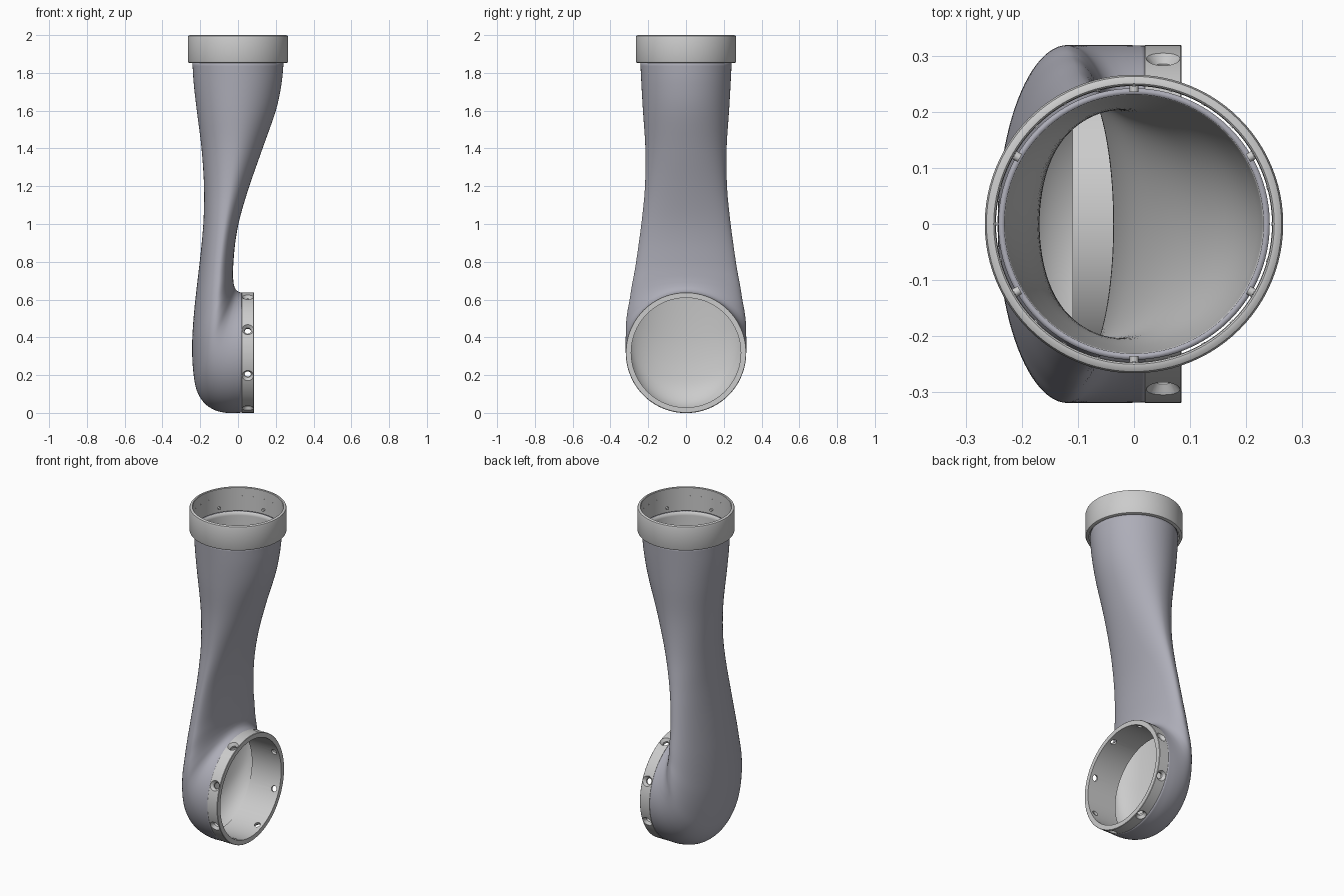
import bpy, bmesh, math
from mathutils import Vector, Matrix

if "Cube" in bpy.data.objects:
    bpy.data.objects.remove(bpy.data.objects["Cube"])

SEG = 96

def material(name, rgb):
    m = bpy.data.materials.new(name)
    m.diffuse_color = (*rgb, 1)
    m.use_nodes = True
    m.node_tree.nodes["Principled BSDF"].inputs["Base Color"].default_value = m.diffuse_color
    return m

def add_object(name, bm, smooth=35):
    me = bpy.data.meshes.new(name)
    bm.to_mesh(me)
    bm.free()
    ob = bpy.data.objects.new(name, me)
    bpy.context.collection.objects.link(ob)
    if smooth:
        shade(ob, smooth)
    return ob

def shade(ob, angle=35):
    bpy.ops.object.select_all(action='DESELECT')
    ob.select_set(True)
    bpy.context.view_layer.objects.active = ob
    bpy.ops.object.shade_smooth_by_angle(angle=math.radians(angle))

def lathe(bm, profile, matrix=Matrix(), seg=SEG):
    """Closed (radius, height) profile turned about local z."""
    rings = [[bm.verts.new(matrix @ Vector((r * math.cos(a), r * math.sin(a), h))) for r, h in profile]
             for a in (2 * math.pi * i / seg for i in range(seg))]
    n = len(profile)
    for i in range(seg):
        a, b = rings[i], rings[(i + 1) % seg]
        for j in range(n):
            k = (j + 1) % n
            bm.faces.new((a[j], b[j], b[k], a[k]))

def finish(bm):
    bmesh.ops.remove_doubles(bm, verts=bm.verts, dist=1e-5)
    bmesh.ops.recalc_face_normals(bm, faces=bm.faces)

# Arm shell: sections fan around the crotch, then climb to the round top
# inner x, inner z, outer x, outer z, half width in y, position of widest point
keys = [
    (.02, .637, .02, .001, .318, .5),
    (.012, .638, -.06, .0, .319, .5),
    (.004, .641, -.13, .018, .319, .5),
    (-.004, .646, -.185, .06, .319, .5),
    (-.011, .653, -.222, .13, .319, .51),
    (-.017, .663, -.238, .23, .318, .53),
    (-.021, .676, -.243, .34, .311, .55),
    (-.024, .695, -.239, .45, .299, .58),
    (-.026, .73, -.228, .58, .287, .6),
    (-.024, .80, -.212, .72, .269, .6),
    (-.012, .92, -.194, .88, .249, .6),
    (.012, 1.04, -.182, 1.03, .232, .6),
    (.06, 1.2, -.18, 1.2, .217, .58),
    (.13, 1.4, -.193, 1.4, .215, .54),
    (.2, 1.6, -.218, 1.6, .228, .5),
    (.23, 1.74, -.234, 1.74, .236, .5),
    (.242, 1.86, -.242, 1.86, .242, .5),
]

def catmull(p0, p1, p2, p3, t):
    return [.5 * (2 * b + (c - a) * t + (2 * a - 5 * b + 4 * c - d) * t * t + (3 * b - a - 3 * c + d) * t ** 3)
            for a, b, c, d in zip(p0, p1, p2, p3)]

def mirror_key(a, b):
    return [2 * p - q for p, q in zip(a, b)]

pts = [mirror_key(keys[0], keys[1])] + keys + [mirror_key(keys[-1], keys[-2])]
STEPS = 5
sections = [catmull(*pts[i:i + 4], s / STEPS) for i in range(len(keys) - 1) for s in range(STEPS)] + [keys[-1]]

bm = bmesh.new()
rings = []
for ix, iz, ox, oz, w, m in sections:
    inner, outer = Vector((ix, 0, iz)), Vector((ox, 0, oz))
    mid = outer.lerp(inner, m)
    ring = []
    for k in range(SEG):
        a = 2 * math.pi * k / SEG
        u = math.cos(a)
        p = mid + (inner - mid) * u if u > 0 else mid + (outer - mid) * -u
        ring.append(bm.verts.new(p + Vector((0, w * math.sin(a), 0))))
    rings.append(ring)
for a, b in zip(rings, rings[1:]):
    for k in range(SEG):
        j = (k + 1) % SEG
        bm.faces.new((a[k], a[j], b[j], b[k]))
bmesh.ops.recalc_face_normals(bm, faces=bm.faces)
side = max(bm.faces, key=lambda f: f.calc_center_median().y)
if side.normal.y < 0:
    bmesh.ops.reverse_faces(bm, faces=bm.faces)
shell = add_object("arm_shell", bm, 50)
shell.data.materials.append(material("shell_blue_grey", (.42, .42, .48)))
shell.data.materials.append(material("lining_grey", (.6, .6, .6)))
sol = shell.modifiers.new("wall", 'SOLIDIFY')
sol.thickness = .011
sol.offset = -1
sol.material_offset = 1

# Side flange with inner sleeve, axis along x
to_x = Matrix.Translation((0, 0, .319)) @ Matrix.Rotation(math.pi / 2, 4, 'Y')
bm = bmesh.new()
lathe(bm, [(.29, .085), (.317, .085), (.319, .083), (.319, .02), (.297, .02), (.297, -.11), (.29, -.11)], to_x)
finish(bm)
flange = add_object("side_flange", bm, 0)

# Eight countersunk screw holes
bm = bmesh.new()
for i in range(8):
    turn = Matrix.Rotation(math.pi / 8 + i * math.pi / 4, 4, 'X')
    mat = Matrix.Translation((.052, 0, .319)) @ turn
    lathe(bm, [(0, .25), (.017, .25), (.017, .302), (.031, .32), (.031, .35), (0, .35)], mat, 24)
finish(bm)
bmesh.ops.dissolve_degenerate(bm, dist=1e-6, edges=bm.edges)
cutter = add_object("screw_hole_cutter", bm, 0)
cutter.hide_render = True
cut = flange.modifiers.new("holes", 'BOOLEAN')
cut.object = cutter
cut.operation = 'DIFFERENCE'
cut.solver = 'EXACT'
bpy.context.view_layer.objects.active = flange
bpy.ops.object.modifier_apply(modifier=cut.name)
bpy.data.objects.remove(cutter)
shade(flange)
flange.data.materials.clear()
flange.data.materials.append(material("flange_light_grey", (.75, .75, .78)))

# Top collar with rounded rims
bm = bmesh.new()
lathe(bm, [(.246, 1.852), (.256, 1.852), (.263, 1.855), (.266, 1.863), (.266, 1.987), (.263, 1.996),
           (.256, 2.0), (.25, 2.0), (.247, 1.997)])
finish(bm)
add_object("top_collar", bm)

# Pegs and small studs on the inside of the collar
def studs(name, count, radius, length, z, start):
    bm = bmesh.new()
    for i in range(count):
        mat = (Matrix.Rotation(start + 2 * math.pi * i / count, 4, 'Z')
               @ Matrix.Translation((.249 - length / 2, 0, z)) @ Matrix.Rotation(math.pi / 2, 4, 'Y'))
        bmesh.ops.create_cone(bm, cap_ends=True, segments=16, radius1=radius, radius2=radius,
                              depth=length, matrix=mat)
    add_object(name, bm)

studs("collar_pegs", 6, .008, .014, 1.885, math.pi / 6)
studs("collar_studs", 24, .004, .004, 1.945, 0)
